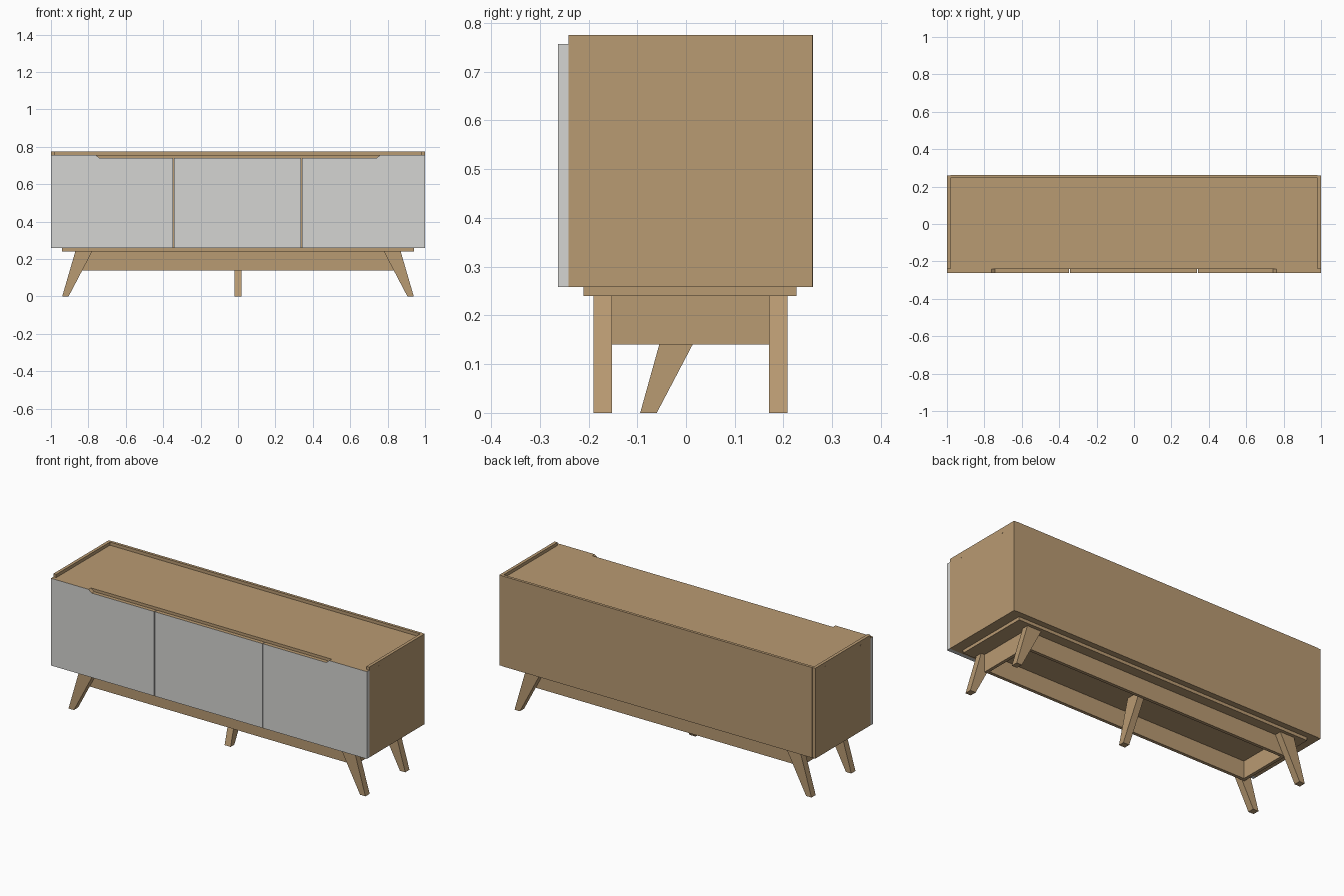
import bpy, bmesh
from mathutils import Vector

if "Cube" in bpy.data.objects:
    bpy.data.objects.remove(bpy.data.objects["Cube"])


def material(name, rgb):
    m = bpy.data.materials.new(name)
    m.diffuse_color = (*rgb, 1)
    m.use_nodes = True
    m.node_tree.nodes["Principled BSDF"].inputs["Base Color"].default_value = m.diffuse_color
    return m


WOOD = material("tan wood", (0.485, 0.325, 0.17))
GREY = material("light grey", (0.66, 0.66, 0.645))


def finish(name, bm, mats):
    bmesh.ops.recalc_face_normals(bm, faces=bm.faces)
    me = bpy.data.meshes.new(name)
    bm.to_mesh(me)
    bm.free()
    for m in mats:
        me.materials.append(m)
    ob = bpy.data.objects.new(name, me)
    bpy.context.collection.objects.link(ob)
    return ob


def prism(name, pts, axis, a, b, mats=(WOOD,)):
    """Extrude a profile along axis: 'y' uses (x, z) points, 'x' uses (y, z)."""
    bm = bmesh.new()
    place = (lambda p: (p[0], a, p[1])) if axis == 'y' else (lambda p: (a, p[0], p[1]))
    face = bm.faces.new([bm.verts.new(place(p)) for p in pts])
    ext = bmesh.ops.extrude_face_region(bm, geom=[face])
    step = Vector((0, b - a, 0)) if axis == 'y' else Vector((b - a, 0, 0))
    bmesh.ops.translate(bm, vec=step,
                        verts=[v for v in ext['geom'] if isinstance(v, bmesh.types.BMVert)])
    bmesh.ops.recalc_face_normals(bm, faces=bm.faces)
    if len(mats) > 1:  # upward faces take the second colour
        for f in bm.faces:
            f.material_index = 1 if f.normal.z > 0.3 else 0
    return finish(name, bm, mats)


def box(name, x0, x1, y0, y1, z0, z1):
    return prism(name, [(x0, z0), (x1, z0), (x1, z1), (x0, z1)], 'y', y0, y1)


def screw(name, side, x, y, z, r):
    """Small round screw cap lying on an end face."""
    bpy.ops.mesh.primitive_cylinder_add(vertices=16, radius=r, depth=0.002,
                                        location=(side * x, y, z), rotation=(0, 1.5708, 0))
    ob = bpy.context.object
    ob.name = name
    ob.data.materials.append(WOOD)


# cabinet body
T = 0.018
for s, n in ((-1, "left"), (1, "right")):
    xs = sorted((s * 1.0, s * (1 - T)))
    box(n + "_side_panel", *xs, -0.241, 0.259, 0.258, 0.775)
    box(n + "_divider", s * 0.342 - 0.009, s * 0.342 + 0.009, -0.238, 0.245, 0.276, 0.739)
box("back_panel", -1 + T, 1 - T, 0.245, 0.261, 0.258, 0.775)
box("top_panel", -1 + T, 1 - T, -0.241, 0.245, 0.739, 0.757)
box("bottom_panel", -1 + T, 1 - T, -0.241, 0.245, 0.258, 0.276)

# doors with one long finger notch along their top edges
ZB, ZT, ZN = 0.258, 0.757, 0.741
DOOR = (GREY, WOOD)
prism("left_door", [(-1, ZB), (-0.3465, ZB), (-0.3465, ZN), (-0.742, ZN),
                    (-0.762, ZT), (-1, ZT)], 'y', -0.263, -0.241, DOOR)
prism("middle_door", [(-0.3425, ZB), (0.338, ZB), (0.338, ZN), (-0.3425, ZN)],
      'y', -0.263, -0.241, DOOR)
prism("right_door", [(1, ZB), (0.342, ZB), (0.342, ZN), (0.742, ZN),
                     (0.762, ZT), (1, ZT)], 'y', -0.263, -0.241, DOOR)

# base plate and apron frame
box("base_plate", -0.94, 0.94, -0.21, 0.227, 0.24, 0.258)
box("front_rail", -0.83, 0.83, -0.152, -0.134, 0.14, 0.24)
box("back_rail", -0.83, 0.83, 0.152, 0.17, 0.14, 0.24)
for s, n in ((-1, "left"), (1, "right")):
    xs = sorted((s * 0.83, s * 0.848))
    box(n + "_end_rail", *xs, -0.152, 0.17, 0.14, 0.24)

# splayed tapered legs
for s, n in ((-1, "left"), (1, "right")):
    leg = [(s * 0.94, 0), (s * 0.906, 0), (s * 0.78, 0.24), (s * 0.87, 0.24)]
    prism("front_%s_leg" % n, leg, 'y', -0.19, -0.152)
    prism("back_%s_leg" % n, leg, 'y', 0.17, 0.208)
prism("middle_leg", [(-0.094, 0), (-0.06, 0), (0.066, 0.24), (-0.027, 0.24)],
      'x', -0.019, 0.019)

# screw caps on both ends
for s in (-1, 1):
    for y in (-0.152, 0.168):
        screw("side_screw_cap", s, 0.9995, y, 0.748, 0.005)
    for y in (-0.143, 0.16):
        screw("rail_screw_cap", s, 0.848, y, 0.22, 0.0035)
